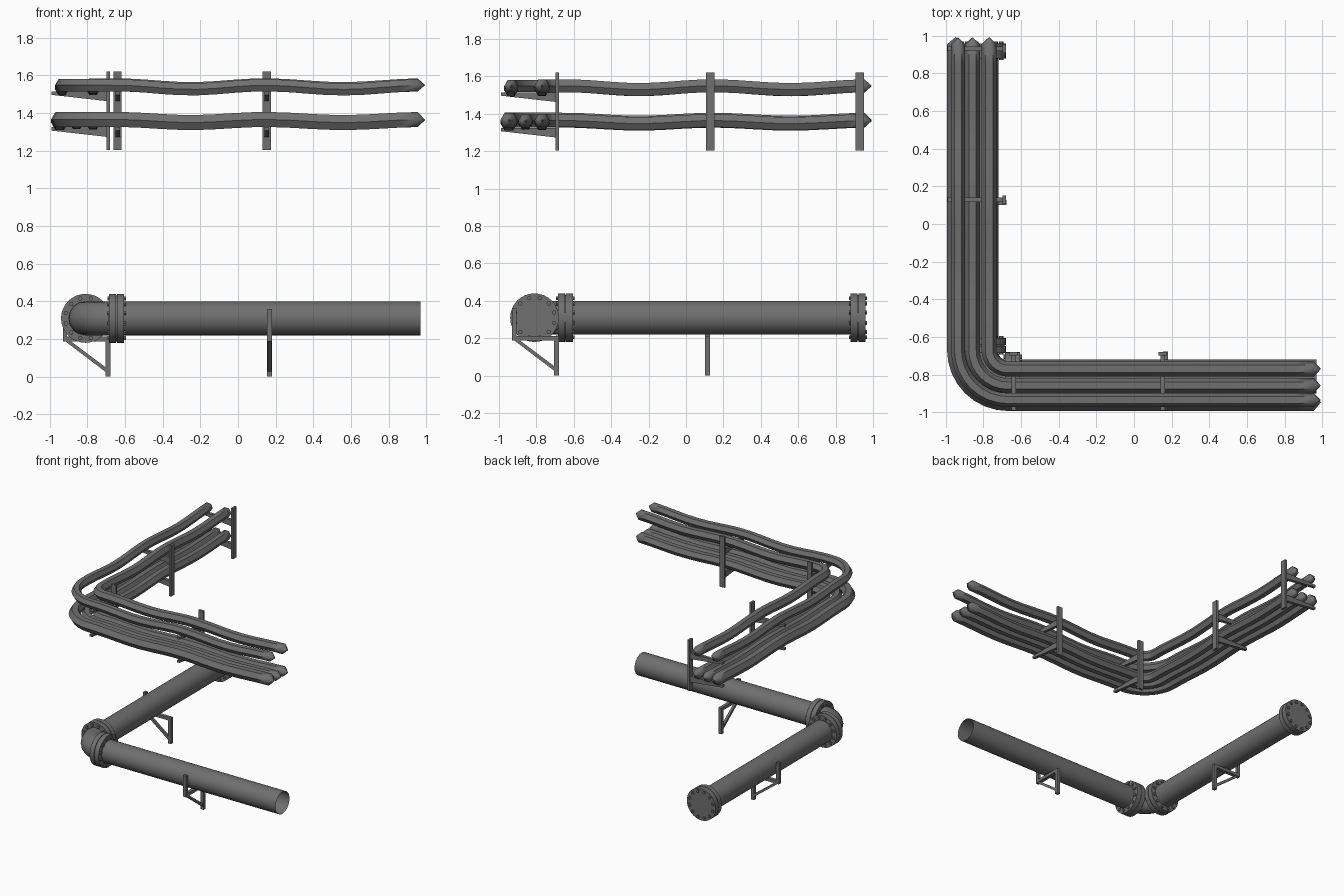
import bpy, bmesh, math
from mathutils import Matrix, Vector

cube = bpy.data.objects.get("Cube")
if cube:
    bpy.data.objects.remove(cube, do_unlink=True)

GREY = (0.16, 0.16, 0.16, 1)
steel = bpy.data.materials.new("grey steel")
steel.use_nodes = True
steel.diffuse_color = GREY
steel.node_tree.nodes["Principled BSDF"].inputs["Base Color"].default_value = GREY

AXIS = -0.81      # centre line of the large pipe on both runs
PIPE_Z = 0.31
PIPE_R = 0.09
WALL = -0.69      # line of the wall posts


def finish(obj, smooth=True):
    obj.data.materials.append(steel)
    bpy.ops.object.select_all(action='DESELECT')
    obj.select_set(True)
    bpy.context.view_layer.objects.active = obj
    if obj.type == 'CURVE':
        bpy.ops.object.convert(target='MESH')
        obj = bpy.context.object
    if smooth:
        bpy.ops.object.shade_smooth_by_angle(angle=math.radians(48))
    return obj


def from_bmesh(name, bm, swap=False, smooth=True):
    """Make an object; swap exchanges x and y to put it on the other run."""
    if swap:
        for v in bm.verts:
            v.co.x, v.co.y = v.co.y, v.co.x
    bmesh.ops.recalc_face_normals(bm, faces=bm.faces)
    mesh = bpy.data.meshes.new(name)
    bm.to_mesh(mesh)
    bm.free()
    obj = bpy.data.objects.new(name, mesh)
    bpy.context.collection.objects.link(obj)
    return finish(obj, smooth)


def add_cylinder(bm, x0, x1, y, z, r, sides, caps=True):
    m = Matrix.Translation(((x0 + x1) / 2, y, z)) @ Matrix.Rotation(math.pi / 2, 4, 'Y')
    bmesh.ops.create_cone(bm, cap_ends=caps, segments=sides, radius1=r, radius2=r,
                          depth=x1 - x0, matrix=m)


def add_prism(bm, x, width, outline):
    """Extrude a (y, z) outline along x, centred on x."""
    face = bm.faces.new([bm.verts.new((x - width / 2, y, z)) for y, z in outline])
    new = bmesh.ops.extrude_face_region(bm, geom=[face])["geom"]
    bmesh.ops.translate(bm, vec=(width, 0, 0),
                        verts=[v for v in new if isinstance(v, bmesh.types.BMVert)])


def rect(y0, y1, z0, z1):
    return [(y0, z0), (y1, z0), (y1, z1), (y0, z1)]


def tube(name, points, radius, resolution, cap=False, tips=False):
    curve = bpy.data.curves.new(name, 'CURVE')
    curve.dimensions = '3D'
    curve.bevel_depth = radius
    curve.bevel_resolution = resolution
    curve.use_fill_caps = cap
    spline = curve.splines.new('POLY')
    spline.points.add(len(points) - 1)
    for p, co in zip(spline.points, points):
        p.co = (*co, 1)
    if tips:
        spline.points[0].radius = spline.points[-1].radius = 0.001
    obj = bpy.data.objects.new(name, curve)
    bpy.context.collection.objects.link(obj)
    return finish(obj)


def corner(offset, centre, steps):
    """Quarter bend from the y run (x = offset) to the x run (y = offset)."""
    r = centre - offset
    return [(centre - r * math.cos(a), centre - r * math.sin(a))
            for a in (math.pi / 2 * i / steps for i in range(steps + 1))]


def large_flange(name, start, swap):
    bm = bmesh.new()
    for a, b in ((0, 0.038), (0.042, 0.08)):
        add_cylinder(bm, start + a, start + b, AXIS, PIPE_Z, 0.13, 32)
    add_cylinder(bm, start + 0.03, start + 0.05, AXIS, PIPE_Z, 0.122, 32)
    for i in range(12):
        a = math.tau * (i + 0.5) / 12
        add_cylinder(bm, start - 0.009, start + 0.089, AXIS + 0.108 * math.cos(a),
                     PIPE_Z + 0.108 * math.sin(a), 0.012, 6)
    from_bmesh(name, bm, swap)


# Large pipe: two straight runs, elbow and flanges
for label, swap, end in (("front", False, 0.97), ("side", True, 0.95)):
    bm = bmesh.new()
    add_cylinder(bm, -0.68, end, AXIS, PIPE_Z, PIPE_R, 32, caps=False)
    from_bmesh(f"large_pipe_{label}", bm, swap)
    large_flange(f"corner_flange_{label}", -0.685, swap)
large_flange("end_flange", 0.88, True)
tube("large_elbow", [(x, y, PIPE_Z) for x, y in corner(AXIS, -0.68, 10)], PIPE_R, 6)

# Floor brackets under the large pipe
for label, swap, x in (("front", False, 0.168), ("side", True, 0.115)):
    bm = bmesh.new()
    add_prism(bm, x, 0.027, rect(-0.705, -0.678, 0, 0.213))
    add_prism(bm, x, 0.027, rect(-0.93, -0.678, 0.188, 0.213))
    add_prism(bm, x, 0.027, rect(-0.93, -0.907, 0.188, 0.36))
    add_prism(bm, x, 0.02, [(-0.92, 0.19), (-0.69, 0.015), (-0.69, 0.04), (-0.89, 0.19)])
    from_bmesh(f"floor_bracket_{label}", bm, swap, smooth=False)

# Wall posts with tapered arms at two heights
for label, swap, places in (("front", False, (-0.64, 0.152)), ("side", True, (0.13, 0.93))):
    for n, x in enumerate(places):
        bm = bmesh.new()
        add_prism(bm, x, 0.045, rect(WALL - 0.008, WALL + 0.01, 1.205, 1.62))
        for top in (1.325, 1.515):
            add_prism(bm, x, 0.024, [(-0.99, top), (WALL, top), (WALL, top - 0.052),
                                     (-0.99, top - 0.018)])
        from_bmesh(f"wall_post_{label}_{n + 1}", bm, swap, smooth=False)


# Sagging small pipes with pointed ends
def sag(t):
    """Dip of a pipe between supports at distance t along a run."""
    spans = ((-0.64, 0.14), (0.14, 0.98))
    for a, b in spans:
        if a <= t <= b:
            return math.sin(math.pi * (t - a) / (b - a)) ** 2
    return 0


def small_pipe(name, offset, radius, z, dip):
    stations = [-0.6 + (0.955 + 0.6) * i / 16 for i in range(17)]
    run = [(t, z - dip * sag(t)) for t in stations]
    tip = (0.993, z - dip * sag(0.955))
    side = [(offset, t, h) for t, h in reversed(run + [tip])]
    bend = [(x, y, z) for x, y in corner(offset, -0.67, 8)]
    front = [(t, offset, h) for t, h in run + [tip]]
    tube(name, side + bend + front, radius, 1, tips=True)


for name, offset, radius, z, dip in (
        ("lower_pipe_outer", -0.947, 0.046, 1.366, 0.016),
        ("lower_pipe_middle", -0.858, 0.039, 1.362, 0.012),
        ("lower_pipe_inner", -0.77, 0.040, 1.364, 0.016),
        ("upper_pipe_outer", -0.935, 0.037, 1.548, 0.022),
        ("upper_pipe_inner", -0.77, 0.040, 1.55, 0.02)):
    small_pipe(name, offset, radius, z, dip)
